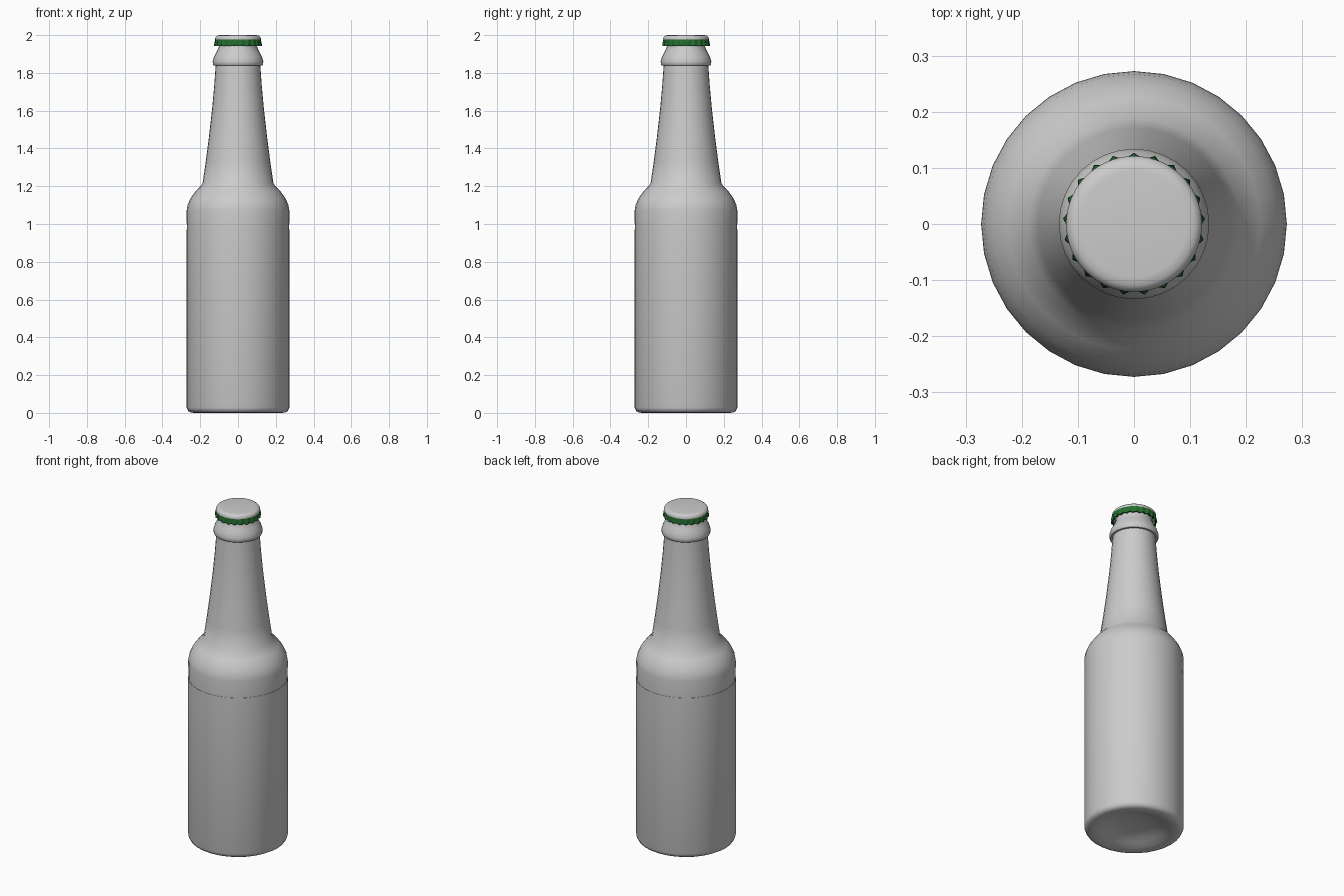
import bpy, bmesh
from math import sin, cos, pi, radians

if "Cube" in bpy.data.objects:
    bpy.data.objects.remove(bpy.data.objects["Cube"])


def material(name, color):
    m = bpy.data.materials.new(name)
    m.diffuse_color = color
    m.use_nodes = True
    m.node_tree.nodes["Principled BSDF"].inputs["Base Color"].default_value = m.diffuse_color
    return m


def lathe(name, profile, sides, angle=40, ripple=None):
    """Spin (radius, z) points around z; ripple(i, a) adds to the radius of ring i."""
    bm = bmesh.new()
    rings = []
    for i, (r, z) in enumerate(profile):
        if r == 0:
            rings.append([bm.verts.new((0, 0, z))])
            continue
        ring = []
        for s in range(sides):
            a = 2 * pi * s / sides
            rr = r + (ripple(i, a) if ripple else 0)
            ring.append(bm.verts.new((rr * cos(a), rr * sin(a), z)))
        rings.append(ring)
    for lo, hi in zip(rings, rings[1:]):
        for s in range(sides):
            t = (s + 1) % sides
            if len(lo) == 1:
                bm.faces.new((lo[0], hi[t], hi[s]))
            elif len(hi) == 1:
                bm.faces.new((lo[s], lo[t], hi[0]))
            else:
                bm.faces.new((lo[s], lo[t], hi[t], hi[s]))
    me = bpy.data.meshes.new(name)
    bm.to_mesh(me)
    bm.free()
    ob = bpy.data.objects.new(name, me)
    bpy.context.collection.objects.link(ob)
    bpy.ops.object.select_all(action='DESELECT')
    ob.select_set(True)
    bpy.context.view_layer.objects.active = ob
    bpy.ops.object.shade_smooth_by_angle(angle=radians(angle))
    return ob


# Bottle: recessed base, straight body, round shoulder, tapered neck, lip
lathe("bottle", [
    (0, 0.045), (0.08, 0.042), (0.13, 0.032), (0.165, 0.018), (0.20, 0.005),
    (0.23, 0.0), (0.25, 0.002), (0.264, 0.010), (0.271, 0.025),
    (0.271, 0.97), (0.272, 1.07), (0.267, 1.10), (0.252, 1.135),
    (0.225, 1.173), (0.188, 1.212),
    (0.171, 1.33), (0.154, 1.46), (0.136, 1.62), (0.126, 1.73), (0.118, 1.84),
    (0.129, 1.84), (0.133, 1.845), (0.134, 1.862), (0.127, 1.885),
    (0.114, 1.91), (0.102, 1.935), (0.100, 1.955), (0.108, 1.965),
    (0.108, 1.980), (0.098, 1.988), (0, 1.988)], 32)

# Label sleeve wrapped around the straight body
lathe("label", [(0.271, 0.025), (0.2725, 0.03), (0.2725, 0.97), (0.271, 0.97)], 32)

# Crown cap: plain top disc
lathe("cap_top", [(0.121, 1.976), (0.121, 1.984), (0.117, 1.992),
                  (0.109, 1.998), (0.095, 2.0), (0, 2.0)], 84)

# Crimped green skirt, fluted more strongly towards its lower edge
flute = (0.006, 0.006, 0.005, 0.001)
skirt = lathe("cap_skirt", [(0.113, 1.942), (0.121, 1.942), (0.121, 1.955), (0.120, 1.979)],
              84, 50, lambda i, a: flute[i] * cos(21 * (a - pi / 2)))
skirt.data.materials.append(material("green", (0.02, 0.16, 0.03, 1)))
